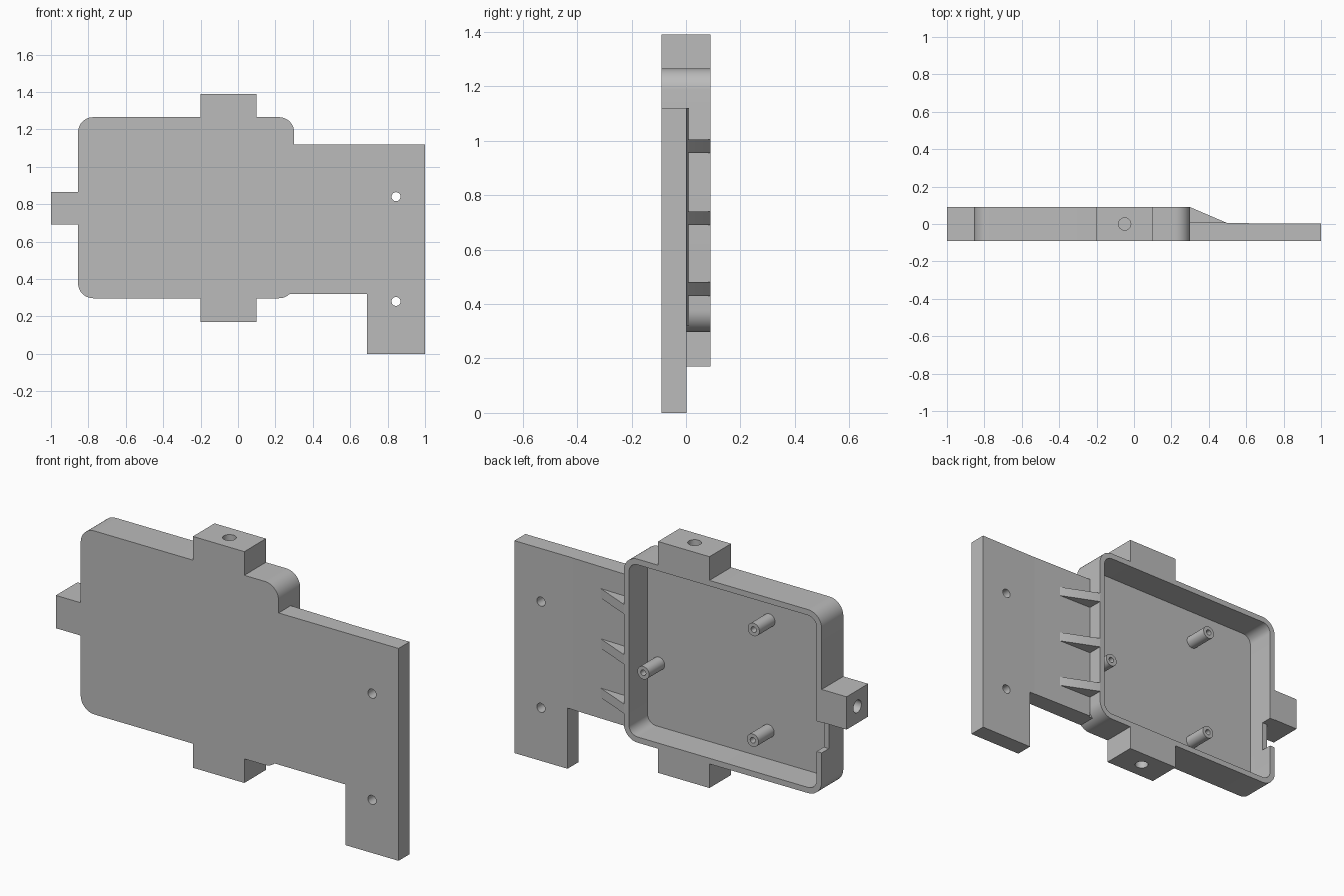
import bpy, bmesh, math
from mathutils import Vector

if "Cube" in bpy.data.objects:
    bpy.data.objects.remove(bpy.data.objects["Cube"], do_unlink=True)

grey = bpy.data.materials.new("plain grey")
grey.use_nodes = True
grey.diffuse_color = (0.5, 0.5, 0.5, 1)
grey.node_tree.nodes["Principled BSDF"].inputs["Base Color"].default_value = (0.5, 0.5, 0.5, 1)

FRONT, BACK = -0.09, 0.09
FLOOR, WALL = -0.065, 0.03
LEFT, RIGHT, LOW, HIGH = -0.855, 0.30, 0.297, 1.265


def prism(name, pts, axis, a, b):
    """Extrude a 2D outline along an axis from a to b."""
    place = {"x": lambda p, t: (t, p[0], p[1]),
             "y": lambda p, t: (p[0], t, p[1]),
             "z": lambda p, t: (p[0], p[1], t)}[axis]
    bm = bmesh.new()
    face = bm.faces.new([bm.verts.new(place(p, a)) for p in pts])
    new = bmesh.ops.extrude_face_region(bm, geom=[face])["geom"]
    shift = Vector(place((0, 0), b - a))
    bmesh.ops.translate(bm, vec=shift, verts=[v for v in new if isinstance(v, bmesh.types.BMVert)])
    bmesh.ops.recalc_face_normals(bm, faces=bm.faces)
    mesh = bpy.data.meshes.new(name)
    bm.to_mesh(mesh)
    bm.free()
    mesh.materials.append(grey)
    ob = bpy.data.objects.new(name, mesh)
    bpy.context.collection.objects.link(ob)
    return ob


def rect(x0, x1, z0, z1):
    return [(x0, z0), (x1, z0), (x1, z1), (x0, z1)]


def rounded(x0, x1, z0, z1, r, steps=10):
    corners = [(x1 - r, z1 - r), (x0 + r, z1 - r), (x0 + r, z0 + r), (x1 - r, z0 + r)]
    return [(cx + r * math.cos(t), cz + r * math.sin(t))
            for q, (cx, cz) in enumerate(corners)
            for t in [math.pi / 2 * (q + i / steps) for i in range(steps + 1)]]


def circle(cx, cz, r, n=32):
    return [(cx + r * math.cos(2 * math.pi * i / n), cz + r * math.sin(2 * math.pi * i / n))
            for i in range(n)]


def cut(ob, *cutters):
    """Subtract each cutter and throw it away."""
    for cutter in cutters:
        mod = ob.modifiers.new("cut", "BOOLEAN")
        mod.operation, mod.solver, mod.object = "DIFFERENCE", "EXACT", cutter
        bpy.context.view_layer.objects.active = ob
        bpy.ops.object.modifier_apply(modifier=mod.name)
        bpy.data.objects.remove(cutter, do_unlink=True)


# Open tray with a cable notch in its side wall
outline = rounded(LEFT, RIGHT, LOW, HIGH, 0.08)
tray = prism("tray", outline, "y", FRONT, BACK)
cut(tray,
    prism("cavity", rounded(LEFT + WALL, RIGHT - WALL, LOW + WALL, HIGH - WALL, 0.05),
          "y", FLOOR, BACK + 0.1),
    prism("notch", rect(LEFT - 0.05, LEFT + WALL + 0.02, 0.53, 0.69), "y", 0.03, BACK + 0.1))

# Side arm with a foot and two screw holes
arm = prism("mounting_arm",
            [(0.27, 0.32), (0.69, 0.32), (0.69, 0), (1, 0), (1, 1.12), (0.27, 1.12)],
            "y", FRONT, 0.002)
cut(arm, prism("tray_shape", outline, "y", FRONT - 0.1, BACK + 0.1),
    *[prism("screw_hole", circle(0.845, z, 0.024), "y", FRONT - 0.1, 0.1) for z in (0.28, 0.84)])

# Shallow ramp and three stiffening ribs where the arm meets the tray
ramp = prism("arm_ramp", [(RIGHT, 0), (0.66, 0), (0.66, 0.003), (RIGHT, 0.011)], "z", 0.32, 1.12)
ribs = [prism("arm_rib", [(RIGHT - 0.01, 0), (0.51, 0), (RIGHT, BACK), (RIGHT - 0.01, BACK)],
              "z", z - 0.025, z + 0.025) for z in (0.455, 0.715, 0.98)]

# Three mounting tabs, each with a blind hole in its end
top_tab = prism("top_tab", rect(-0.2, 0.1, HIGH, 1.39), "y", FRONT, BACK)
bottom_tab = prism("bottom_tab", rect(-0.2, 0.1, 0.17, LOW), "y", FRONT, BACK)
side_tab = prism("side_tab", rect(-1, LEFT, 0.692, 0.865), "y", FRONT, BACK)
cut(top_tab, prism("hole", circle(-0.05, 0, 0.033), "z", HIGH + 0.01, 1.5))
cut(bottom_tab, prism("hole", circle(-0.05, 0, 0.033), "z", 0.1, LOW - 0.01))
cut(side_tab, prism("hole", circle(0, 0.78, 0.033), "x", -1.1, LEFT - 0.01))

# Hollow screw posts on the tray floor
posts = []
for x, z in ((-0.44, 1.06), (-0.435, 0.475), (0.204, 0.66)):
    post = prism("screw_post", circle(x, z, 0.034), "y", FLOOR - 0.005, 0.065)
    cut(post, prism("hole", circle(x, z, 0.015), "y", -0.03, 0.1))
    posts.append(post)

# Smooth the round surfaces, keep the edges sharp
bpy.ops.object.select_all(action="DESELECT")
for ob in [tray, arm, ramp, top_tab, bottom_tab, side_tab] + ribs + posts:
    ob.select_set(True)
bpy.context.view_layer.objects.active = tray
bpy.ops.object.shade_smooth_by_angle(angle=math.radians(30))
